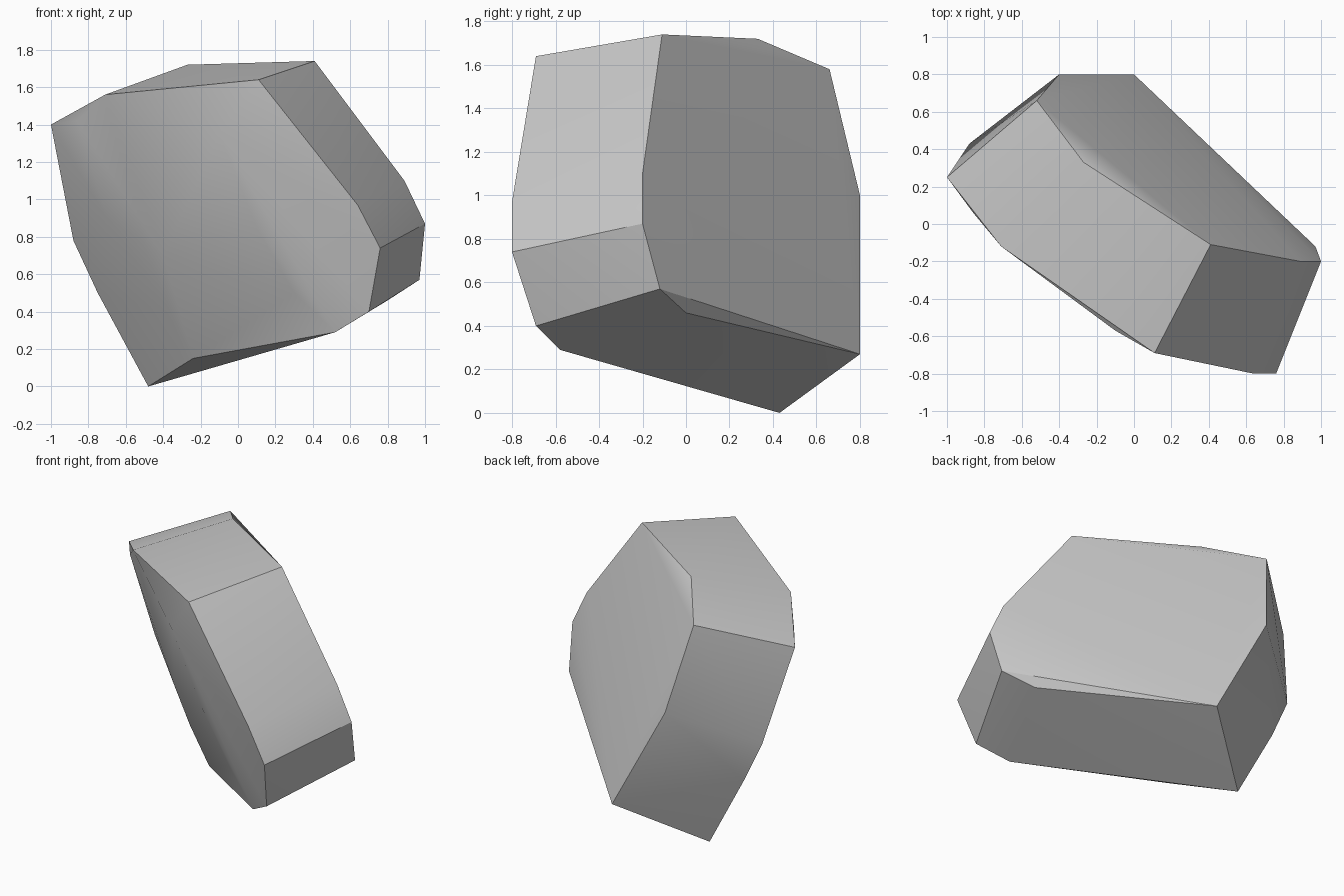
import bpy
import bmesh
from math import radians

# Remove the default object
default_cube = bpy.data.objects.get("Cube")
if default_cube:
    bpy.data.objects.remove(default_cube, do_unlink=True)


def make_material(name, colour):
    material = bpy.data.materials.new(name)
    material.use_nodes = True
    material.diffuse_color = colour
    shader = next(n for n in material.node_tree.nodes if n.type == "BSDF_PRINCIPLED")
    shader.inputs["Base Color"].default_value = colour
    shader.inputs["Roughness"].default_value = 0.9
    return material


def make_hull(name, corners, material):
    """Wrap a convex skin around the given corners and shade it."""
    bm = bmesh.new()
    for corner in corners:
        bm.verts.new(corner)
    bmesh.ops.convex_hull(bm, input=bm.verts[:])
    loose = [v for v in bm.verts if not v.link_faces]
    bmesh.ops.delete(bm, geom=loose, context="VERTS")
    bmesh.ops.recalc_face_normals(bm, faces=bm.faces[:])
    mesh = bpy.data.meshes.new(name)
    bm.to_mesh(mesh)
    bm.free()
    mesh.materials.append(material)
    obj = bpy.data.objects.new(name, mesh)
    bpy.context.collection.objects.link(obj)
    bpy.ops.object.select_all(action="DESELECT")
    obj.select_set(True)
    bpy.context.view_layer.objects.active = obj
    bpy.ops.object.shade_smooth_by_angle(angle=radians(30))
    return obj


# Corners of the chipped boulder, grouped by the facet they bound
crown = [(-1, .25, 1.4), (-.71, -.12, 1.56), (.11, -.69, 1.64),
         (.41, -.11, 1.74), (-.27, .33, 1.72), (-.52, .66, 1.58)]
side_end = [(.64, -.8, .97), (.76, -.8, .74), (1, -.2, .87),
            (.89, -.2, 1.1), (.97, -.12, .57), (.7, -.69, .4)]
base = [(.52, -.58, .29), (-.48, .43, 0), (0, .8, .27), (.8, 0, .46)]
back_end = [(-.4, .8, 1), (-.88, .43, .78), (-.75, .44, .5)]

# Gentle swelling of the broad front facet, down to its lower lip
front_bulge = [(-.86, .06, 1.42), (-.1, -.57, 1.35), (-.7, .1, .9),
               (.1, -.53, .85), (-.4, -.11, .7), (.3, -.52, .5),
               (-.37, .01, .4), (-.24, .03, .15)]

stone_grey = make_material("stone grey", (.57, .57, .57, 1))
make_hull("boulder", crown + front_bulge + side_end + base + back_end, stone_grey)
